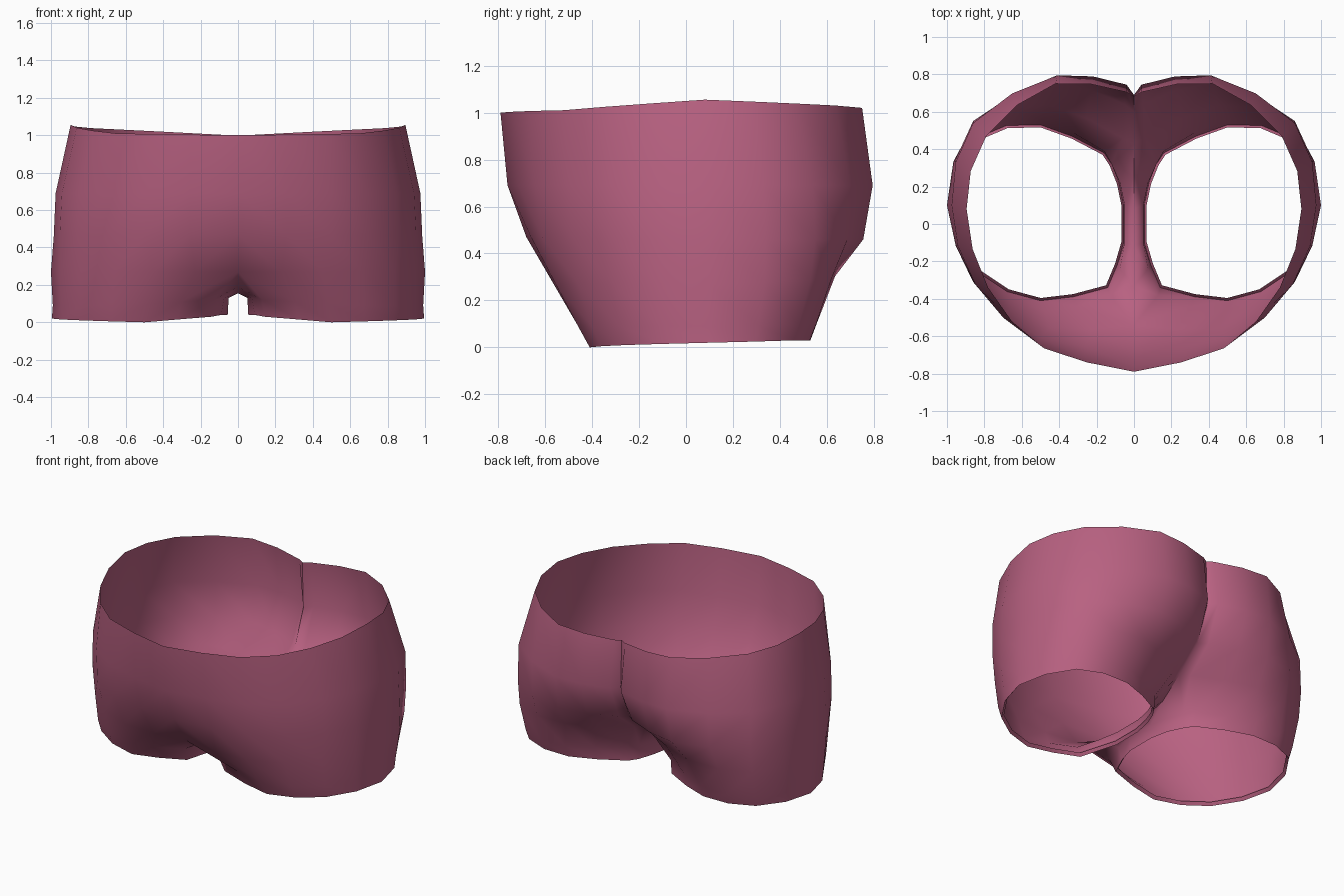
import bpy, bmesh, math
from mathutils import Vector

if "Cube" in bpy.data.objects:
    bpy.data.objects.remove(bpy.data.objects["Cube"])

SUB = 2  # segments per control span


def spline(pts):
    """Resample 2D control points with a Catmull-Rom curve."""
    p = [Vector(q) for q in pts]
    p = [2 * p[0] - p[1]] + p + [2 * p[-1] - p[-2]]
    out = []
    for i in range(1, len(p) - 2):
        a, b, c, d = p[i - 1:i + 3]
        for k in range(SUB):
            t = k / SUB
            out.append(0.5 * (2 * b + (c - a) * t + (2 * a - 5 * b + 4 * c - d) * t * t
                              + (3 * b - a - 3 * c + d) * t ** 3))
    return out + [p[-2]]


def row(pts, zs, end):
    """Half ring from the front round the side to the back, plus the end point."""
    xy = spline(pts)
    out = []
    for i, q in enumerate(xy):
        f = i / (len(xy) - 1) * (len(zs) - 1)
        k = min(int(f), len(zs) - 2)
        out.append(Vector((q.x, q.y, zs[k] + (zs[k + 1] - zs[k]) * (f - k))))
    return out + [Vector((end[0], end[1], zs[-1]))]


# Body rings, waist down to the top of the leg
waist = row([(0, -.79), (.48, -.665), (.78, -.34), (.895, .08), (.79, .47), (.42, .75), (.04, .705)],
            (1.0, 1.01, 1.055, 1.03, 1.0), (0, .68))
hip = row([(0, -.76), (.5, -.645), (.85, -.32), (.975, .1), (.86, .54), (.41, .795), (.04, .745)],
          (.69, .69, .69), (0, .69))
seat = row([(0, -.68), (.5, -.61), (.86, -.31), (.985, .1), (.86, .55), (.42, .755), (.05, .64)],
           (.47, .46, .46), (0, .60))
thigh = row([(0, -.54), (.45, -.555), (.84, -.31), (1.0, .1), (.86, .53), (.45, .635), (.06, .46)],
            (.27, .27, .32), (0, .43))
# Crotch line and leg rings, closed on the inner side
thigh += [Vector(v) for v in ((0, .27, .2), (0, .08, .155), (0, -.12, .155), (0, -.33, .19))]
leg = row([(.13, -.38), (.48, -.465), (.84, -.28), (.99, .1), (.85, .48), (.5, .56), (.16, .39)],
          (.12, .09, .09, .10, .13), (.12, .32))
leg += [Vector(v) for v in ((.075, .22, .13), (.05, .1, .13), (.05, -.1, .13), (.075, -.24, .13))]
hem = row([(.14, -.34), (.5, -.41), (.83, -.26), (.995, .1), (.84, .46), (.5, .53), (.16, .38)],
          (.03, 0, .01, .02, .03, .03, .035), (.12, .32))
hem += [Vector(v) for v in ((.08, .22, .04), (.055, .1, .04), (.055, -.1, .04), (.09, -.22, .04))]
mid = sum(hem, Vector()) / len(hem)
lip = [mid + (v - mid) * .97 + Vector((0, 0, .02)) for v in hem]

# Skin the rings
bm = bmesh.new()
rings = [[bm.verts.new(v) for v in r] for r in (waist, hip, seat, thigh, leg, hem, lip)]
n_open, n_closed = len(waist), len(thigh)
for j in range(6):
    a, b = rings[j], rings[j + 1]
    for i in range(n_open - 1 if j < 3 else n_closed):
        k = (i + 1) % len(a) if j >= 3 else i + 1
        bm.faces.new((a[i], b[i], b[k], a[k]))
bmesh.ops.recalc_face_normals(bm, faces=bm.faces)
if rings[0][0].link_faces[0].normal.y > 0:
    bmesh.ops.reverse_faces(bm, faces=bm.faces)
me = bpy.data.meshes.new("shorts")
bm.to_mesh(me)
bm.free()
shorts = bpy.data.objects.new("shorts", me)
bpy.context.collection.objects.link(shorts)
bpy.context.view_layer.objects.active = shorts
shorts.select_set(True)

# Mirror to the other side
m = shorts.modifiers.new("mirror", 'MIRROR')
m.use_clip = True
m.merge_threshold = .001
bpy.ops.object.modifier_apply(modifier=m.name)
bpy.ops.object.shade_smooth_by_angle(angle=math.radians(60))

mat = bpy.data.materials.new("rose_cloth")
mat.diffuse_color = (.48, .12, .22, 1)
mat.use_nodes = True
mat.node_tree.nodes["Principled BSDF"].inputs["Base Color"].default_value = mat.diffuse_color
me.materials.append(mat)
